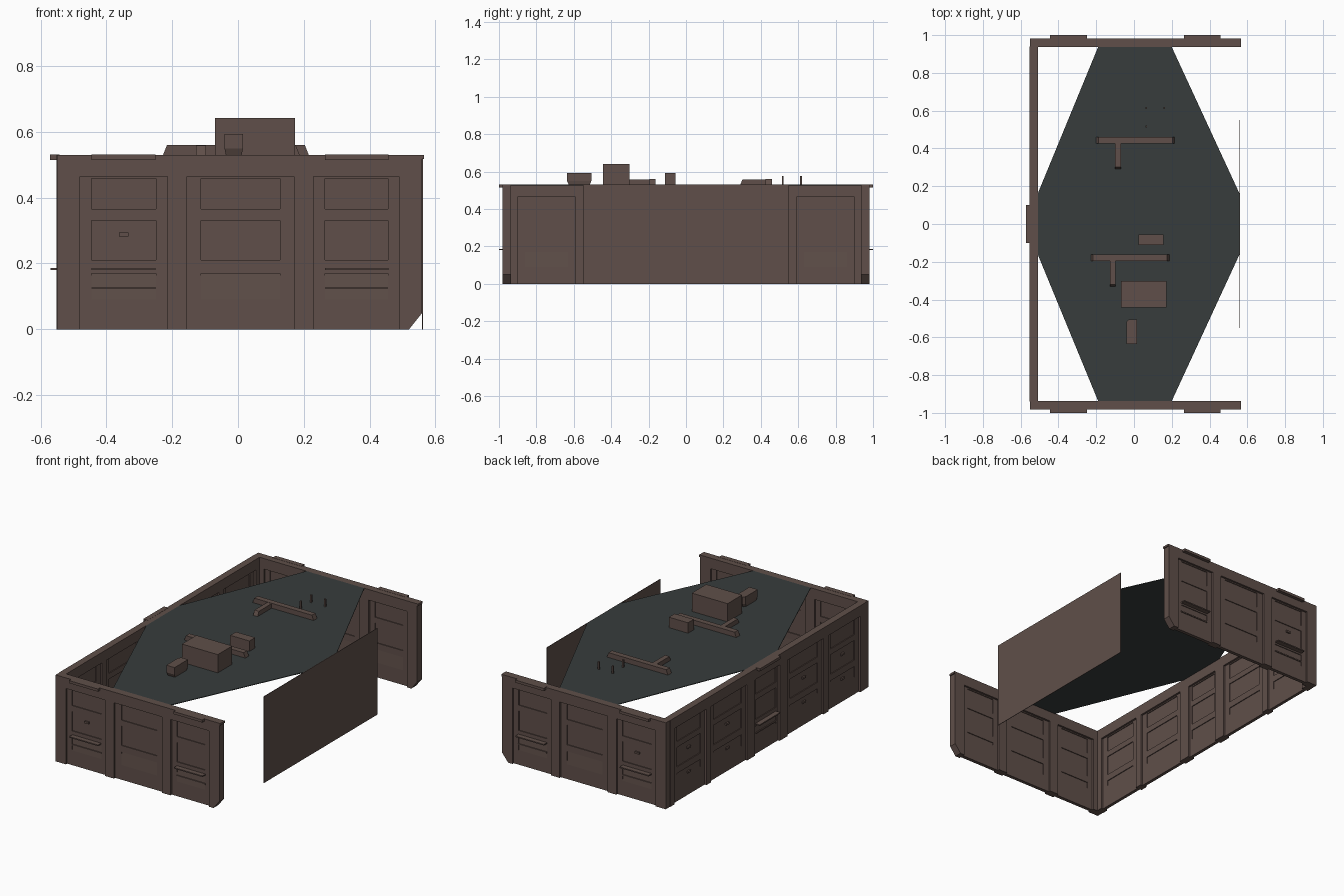
import bpy, bmesh
from mathutils import Vector

if "Cube" in bpy.data.objects:
    bpy.data.objects.remove(bpy.data.objects["Cube"])


def material(name, rgb):
    m = bpy.data.materials.new(name)
    m.diffuse_color = (*rgb, 1)
    m.use_nodes = True
    m.node_tree.nodes["Principled BSDF"].inputs["Base Color"].default_value = m.diffuse_color
    return m


BROWN = material("dark brown wood", (0.115, 0.078, 0.067))
FELT = material("dark slate top", (0.038, 0.046, 0.046))


class Part:
    """Collects simple solids into one mesh; 'place' maps local to world."""

    def __init__(self, name, mat, place=lambda s, t, z: (s, t, z)):
        self.name, self.mat, self.place = name, mat, place
        self.bm = bmesh.new()

    def loft(self, a, b):
        va = [self.bm.verts.new(self.place(*p)) for p in a]
        vb = [self.bm.verts.new(self.place(*p)) for p in b]
        n = len(a)
        self.bm.faces.new(va)
        self.bm.faces.new(vb[::-1])
        for i in range(n):
            j = (i + 1) % n
            self.bm.faces.new((va[i], vb[i], vb[j], va[j]))

    def box(self, s0, s1, t0, t1, z0, z1):
        ring = [(s0, t0), (s1, t0), (s1, t1), (s0, t1)]
        self.loft([(s, t, z0) for s, t in ring], [(s, t, z1) for s, t in ring])

    def finish(self):
        bmesh.ops.recalc_face_normals(self.bm, faces=self.bm.faces)
        me = bpy.data.meshes.new(self.name)
        self.bm.to_mesh(me)
        self.bm.free()
        me.materials.append(self.mat)
        ob = bpy.data.objects.new(self.name, me)
        bpy.context.collection.objects.link(ob)
        return ob


H, RAIL = 0.53, 0.465   # wall height, underside of the top rail
THICK = 0.045           # wall thickness; local t = 0 is the outer face


def panelled_bay(p, s0, s1, thick, margin, handles=()):
    m0, m1 = 0.012, thick - 0.012    # frame depth
    q0, q1 = 0.017, thick - 0.017    # panel depth
    a, b = s0 + margin, s1 - margin
    # stiles and rails
    p.box(s0, a, m0, m1, 0, RAIL)
    p.box(b, s1, m0, m1, 0, RAIL)
    for z0, z1 in ((0.458, RAIL), (0.33, 0.365), (0.17, 0.21), (0, 0.09)):
        p.box(a, b, m0, m1, z0, z1)
    # two flat panels and a lower panel that slopes out to the frame
    for z0, z1 in ((0.365, 0.458), (0.21, 0.33)):
        p.box(a, b, q0, q1, z0, z1)
    p.loft([(a, m0, 0.09), (b, m0, 0.09), (b, m1, 0.09), (a, m1, 0.09)],
           [(a, q0, 0.17), (b, q0, 0.17), (b, q1, 0.17), (a, q1, 0.17)])
    # small pulls
    c = (a + b) / 2
    for z in handles:
        p.box(c - 0.014, c + 0.014, 0.007, q0, z - 0.006, z + 0.006)


def shelf_set(p, s0, s1):
    # overhanging top ledge, thin shelf and slat below it
    p.box(s0, s1, -0.02, 0.01, 0.515, H + 0.001)
    p.box(s0, s1, -0.018, 0.02, 0.18, 0.187)
    p.box(s0, s1, 0.009, 0.02, 0.122, 0.129)


# end walls, mirrored front to back
END_BAYS = [(-0.48, -0.215), (-0.155, 0.17), (0.23, 0.49)]
for side, name in ((-1, "front_end_wall"), (1, "rear_end_wall")):
    p = Part(name, BROWN, lambda s, t, z, k=side: (s, k * (0.981 - t), z))
    p.box(-0.55, 0.56, 0, THICK, RAIL, H)
    p.box(0.56, 0.566, 0, THICK, 0.517, H)
    for s0, s1 in ((-0.55, -0.48), (-0.215, -0.155), (0.17, 0.23)):
        p.box(s0, s1, 0, THICK, 0, RAIL)
    # end post with a cut foot
    prof = [(0.49, 0), (0.52, 0), (0.56, 0.05), (0.56, RAIL), (0.49, RAIL)]
    p.loft([(s, 0, z) for s, z in prof], [(s, THICK, z) for s, z in prof])
    for i, (s0, s1) in enumerate(END_BAYS):
        panelled_bay(p, s0, s1, THICK, 0.042 if i == 1 else 0.034,
                     (0.288,) if i == 0 else ())
    shelf_set(p, -0.445, -0.25)
    shelf_set(p, 0.264, 0.458)
    p.finish()

# long wall on the -x side
T = 0.043
p = Part("long_wall", BROWN, lambda s, t, z: (-0.552 + t, s, z))
p.box(-0.94, 0.94, 0, T, RAIL, H)
bays = [(-0.90, -0.59), (-0.545, -0.195), (-0.12, 0.12), (0.195, 0.545), (0.59, 0.90)]
edges = [-0.94] + [e for bay in bays for e in bay] + [0.94]
for s0, s1 in zip(edges[::2], edges[1::2]):
    p.box(s0, s1, 0, T, 0, RAIL)
for i, (s0, s1) in enumerate(bays):
    panelled_bay(p, s0, s1, T, 0.02 if i == 2 else 0.04,
                 () if i == 2 else (0.29, 0.14))
shelf_set(p, -0.1, 0.1)
p.finish()

# plain panel on the +x side
p = Part("plain_side_panel", BROWN)
p.box(0.559, 0.562, -0.55, 0.55, 0, H)
p.finish()

# eight-sided table top
p = Part("table_top", FELT)
half = [(-0.51, 0.16), (-0.19, 0.937), (0.2, 0.937), (0.559, 0.16)]
outline = half + [(x, -y) for x, y in half[::-1]]
p.loft([(x, y, H - 0.004) for x, y in outline], [(x, y, H) for x, y in outline])
p.finish()

# T-shaped tools: a bar with sloping ends and a grip
for name, x, y in (("rear_t_tool", -0.2, 0.46), ("front_t_tool", -0.228, -0.162)):
    p = Part(name, BROWN)
    bar = [(0, H), (0.415, H), (0.403, 0.56), (0.012, 0.56)]
    p.loft([(x + s, y, z) for s, z in bar], [(x + s, y - 0.034, z) for s, z in bar])
    grip = [(y - 0.034, H), (y - 0.17, H), (y - 0.158, 0.558), (y - 0.034, 0.558)]
    p.loft([(x + 0.1, t, z) for t, z in grip], [(x + 0.13, t, z) for t, z in grip])
    p.finish()

# boxes lying on the top
p = Part("large_box", BROWN)
p.box(-0.07, 0.173, -0.443, -0.303, H, 0.642)
p.finish()

p = Part("small_box", BROWN)
p.box(0.025, 0.155, -0.111, -0.055, H, 0.594)
p.finish()

p = Part("tapered_box", BROWN)
ring = [(-0.041, -0.636), (0.015, -0.636), (0.015, -0.506), (-0.028, -0.506), (-0.041, -0.52)]


def scaled(k, z):
    return [(-0.013 + (x + 0.013) * k, -0.571 + (y + 0.571) * k, z) for x, y in ring]


p.loft(scaled(0.86, H), scaled(1, 0.55))
p.loft(scaled(1, 0.55), scaled(1, 0.594))
p.finish()

# tiny upright pegs
p = Part("pegs", BROWN)
for x, y in ((0.065, 0.517), (0.065, 0.615), (0.16, 0.615)):
    p.box(x - 0.005, x + 0.005, y - 0.005, y + 0.005, H, 0.576)
p.finish()
